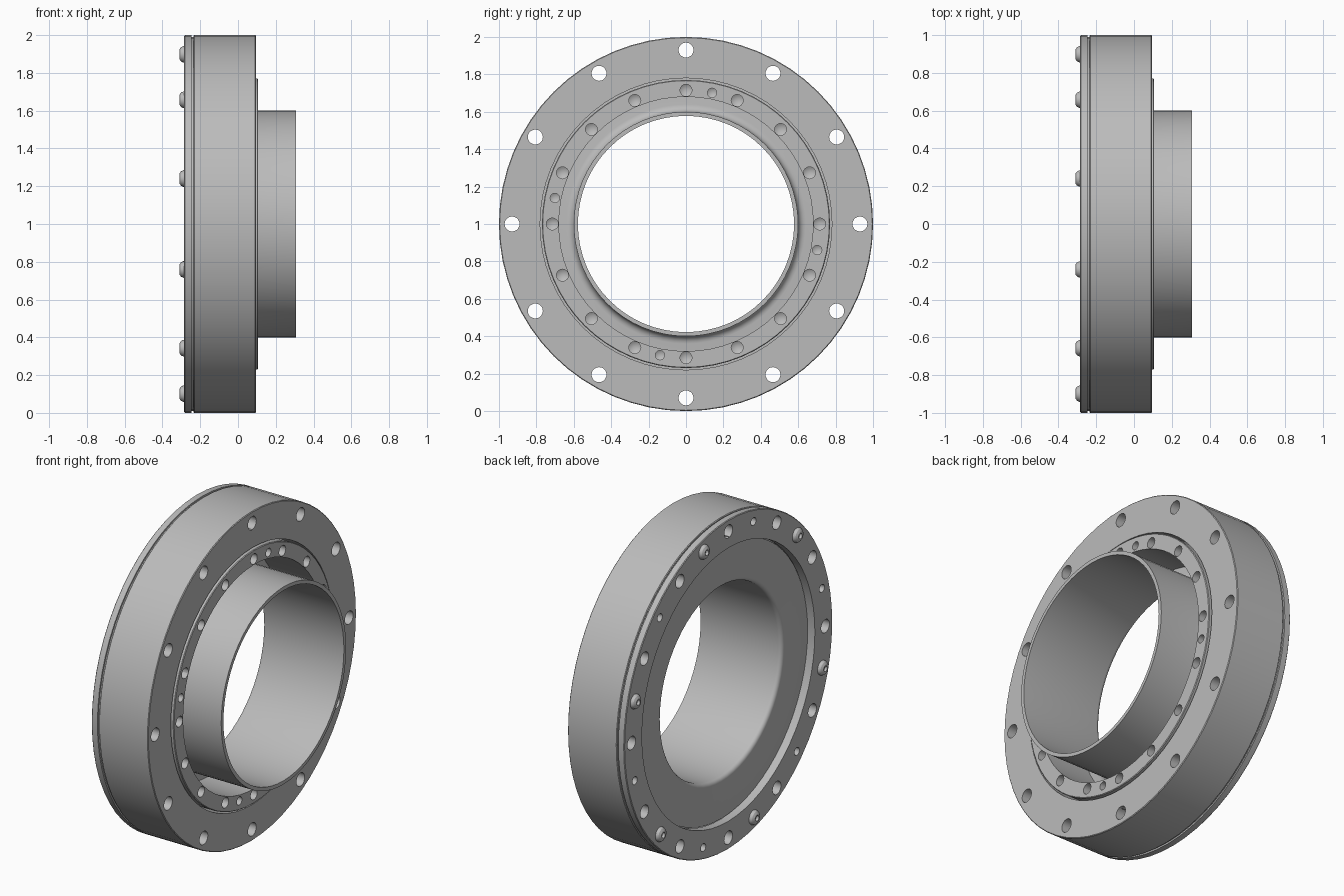
import bpy, bmesh
from math import sin, cos, radians, tau

cube = bpy.data.objects.get("Cube")
if cube:
    bpy.data.objects.remove(cube, do_unlink=True)

steel = bpy.data.materials.new("steel_grey")
steel.use_nodes = True
GREY = (0.5, 0.5, 0.5, 1)
steel.diffuse_color = GREY
steel.node_tree.nodes["Principled BSDF"].inputs["Base Color"].default_value = GREY


def lathe(bm, profile, segs, cy=0, cz=1):
    """Revolve a closed (x, radius) profile about an axis parallel to x."""
    rings = [[bm.verts.new((x, cy + r * sin(tau * i / segs), cz + r * cos(tau * i / segs)))
              for x, r in profile] for i in range(segs)]
    n = len(profile)
    for i in range(segs):
        a, b = rings[i], rings[(i + 1) % segs]
        for j in range(n):
            k = (j + 1) % n
            if profile[j][1] or profile[k][1]:
                bm.faces.new((a[j], a[k], b[k], b[j]))


def make(name, profile, segs, centres=((0, 1),)):
    bm = bmesh.new()
    for cy, cz in centres:
        lathe(bm, profile, segs, cy, cz)
    # close the poles where the profile meets its axis
    bmesh.ops.remove_doubles(bm, verts=bm.verts, dist=1e-5)
    bmesh.ops.recalc_face_normals(bm, faces=bm.faces)
    mesh = bpy.data.meshes.new(name)
    bm.to_mesh(mesh)
    bm.free()
    mesh.materials.append(steel)
    ob = bpy.data.objects.new(name, mesh)
    bpy.context.collection.objects.link(ob)
    return ob


def circle(radius, count, start=0):
    """Centres of a bolt circle, angle measured from the top towards the back."""
    angles = [radians(start + 360 * i / count) for i in range(count)]
    return [(radius * sin(a), 1 + radius * cos(a)) for a in angles]


def drill(ob, *cutters):
    for cutter in cutters:
        mod = ob.modifiers.new("drill", "BOOLEAN")
        mod.operation = "DIFFERENCE"
        mod.solver = "EXACT"
        mod.object = cutter
    bpy.context.view_layer.update()
    graph = bpy.context.evaluated_depsgraph_get()
    mesh = bpy.data.meshes.new_from_object(ob.evaluated_get(graph))
    ob.modifiers.clear()
    ob.data = mesh


def smooth(ob):
    bpy.ops.object.select_all(action="DESELECT")
    ob.select_set(True)
    bpy.context.view_layer.objects.active = ob
    bpy.ops.object.shade_smooth_by_angle(angle=radians(30))


def arc(cx, cr, rad, a0, a1, steps=5):
    return [(cx + rad * cos(radians(a0 + (a1 - a0) * i / steps)),
             cr + rad * sin(radians(a0 + (a1 - a0) * i / steps))) for i in range(steps + 1)]


SEGS = 64
# Outer housing, stepped at the rear to clear the flange
housing = make("outer_housing", [
    (-0.235, 0.85), (-0.235, 0.996), (-0.231, 1), (0.091, 1), (0.095, 0.996),
    (0.095, 0.78), (-0.17, 0.78), (-0.17, 0.85)], SEGS)

# Retaining ring with a narrow neck that leaves a groove
retainer = make("retaining_ring", [
    (-0.285, 0.83), (-0.285, 0.996), (-0.281, 1), (-0.245, 1), (-0.245, 0.99),
    (-0.235, 0.99), (-0.235, 0.83)], SEGS)

# Inner bearing ring, standing slightly proud
inner = make("inner_ring", [
    (-0.19, 0.68), (-0.19, 0.77), (0.103, 0.77), (0.107, 0.766), (0.107, 0.68)], SEGS)

# Tube with rear flange, rounded at the bore and at the root
tube = make("flanged_tube",
            [(-0.24, 0.825), (-0.19, 0.825)]
            + arc(-0.15, 0.64, 0.04, 180, 270)
            + [(0.307, 0.6), (0.307, 0.578)]
            + arc(-0.215, 0.603, 0.025, 270, 180), SEGS)

# Drills: through holes, rear blind holes, and cone-ended front holes
through = make("through_drill", [(-0.4, 0), (-0.4, 0.04), (0.2, 0.04), (0.2, 0)],
               20, circle(0.93, 12))
rear = make("rear_drill", [(-0.4, 0), (-0.4, 0.024), (-0.2, 0.024), (-0.19, 0)],
            16, circle(0.93, 6, -15))
front = make("front_drill", [(0.2, 0), (0.2, 0.032), (0.04, 0.032), (0.02, 0)],
             16, circle(0.715, 16))
dowel = make("dowel_drill", [(0.2, 0), (0.2, 0.025), (0.05, 0.025), (0.035, 0)],
             16, circle(0.715, 4, 11.25))

drill(housing, through, rear)
drill(retainer, through, rear)
drill(inner, front, dowel)
for cutter in (through, rear, front, dowel):
    bpy.data.objects.remove(cutter, do_unlink=True)

# Button-head screws with sockets
screws = make("button_screws", [
    (-0.28, 0), (-0.28, 0.044), (-0.289, 0.044), (-0.302, 0.038), (-0.31, 0.026),
    (-0.31, 0.016), (-0.293, 0.016), (-0.293, 0)], 18, circle(0.93, 6, 15))

for part in (housing, retainer, inner, tube, screws):
    smooth(part)
